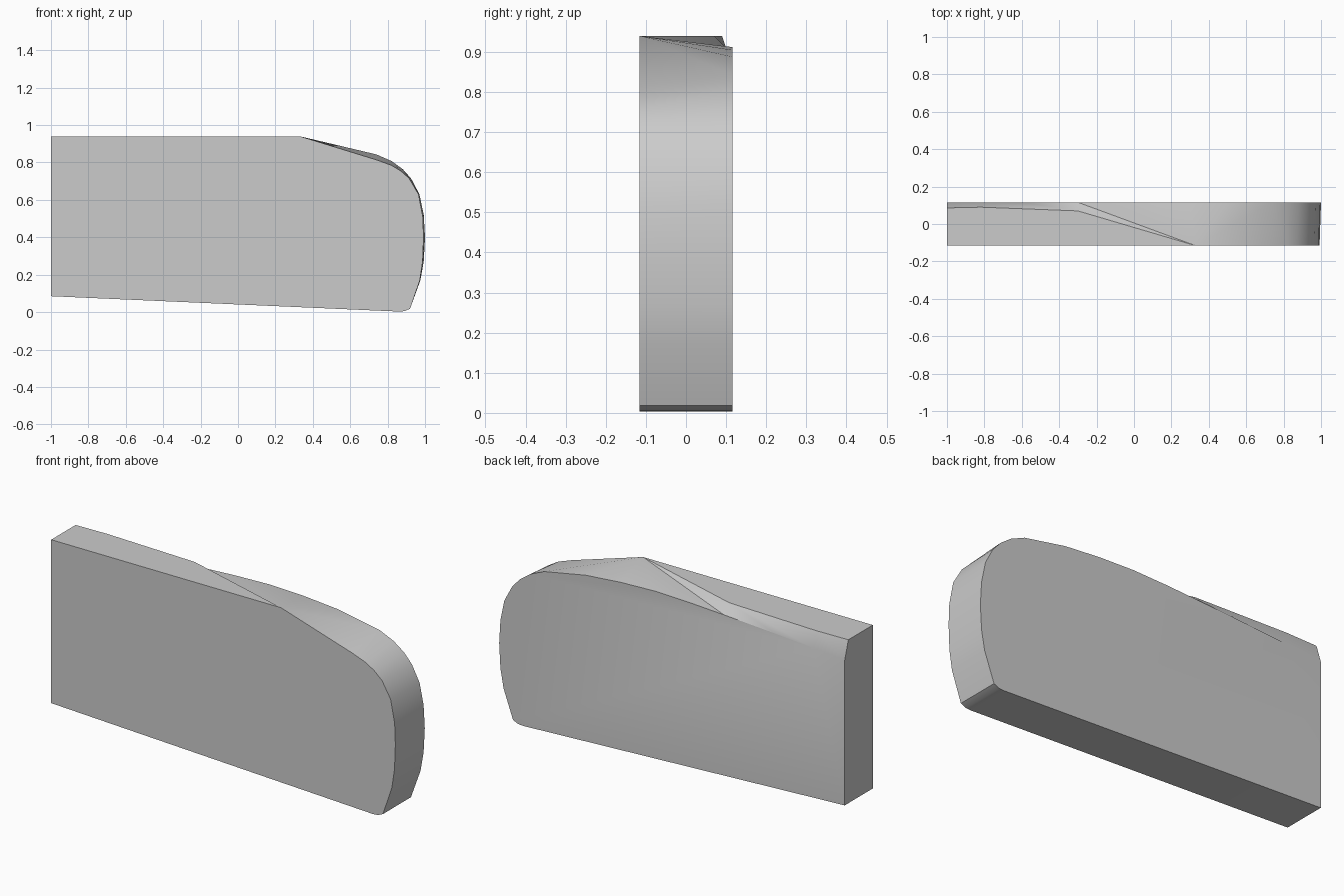
import bpy, bmesh, math

cube = bpy.data.objects.get("Cube")
if cube:
    bpy.data.objects.remove(cube, do_unlink=True)

grey = bpy.data.materials.new("plain grey")
grey.use_nodes = True
colour = (0.6, 0.6, 0.6, 1)
grey.diffuse_color = colour
grey.node_tree.nodes["Principled BSDF"].inputs["Base Color"].default_value = colour

HALF, TOP = 0.116, 0.94

# Outlines as (x, z): the shared base, then the rounded nose of each face
base = [(-1, 0.085), (0.86, 0.003), (0.89, 0.005), (0.92, 0.018)]
front_nose = [(0.972, 0.17), (0.987, 0.27), (0.992, 0.4), (0.988, 0.51),
              (0.965, 0.63), (0.915, 0.715), (0.87, 0.755), (0.82, 0.785), (0.74, 0.814)]
back_nose = [(0.975, 0.17), (0.993, 0.27), (1.0, 0.4), (0.993, 0.52),
             (0.97, 0.63), (0.925, 0.715), (0.88, 0.765), (0.82, 0.808), (0.74, 0.843)]
# Falling back edge of the top, from nose to tail
crest = [(0.5, 0.888), (0.3, 0.905), (0.1, 0.912), (-0.1, 0.906),
         (-0.3, 0.895), (-0.6, 0.876), (-0.82, 0.86), (-1, 0.845)]

bm = bmesh.new()


def row(points, y):
    return [bm.verts.new((x, y, z)) for x, z in points]


front = row(base + front_nose, -HALF)
back = row(base + back_nose, HALF)
rim = row(crest, HALF)
bend, tail = row([(0.33, TOP), (-1, TOP)], -HALF)
ridge = [bm.verts.new((x, y, TOP)) for x, y in [(-0.3, 0.07), (-0.82, 0.09), (-1, 0.086)]]

# Flat sides, underside and nose
bm.faces.new(front + [bend, tail])
bm.faces.new((back + rim)[::-1])
for i in range(len(front) - 1):
    bm.faces.new((front[i], back[i], back[i + 1], front[i + 1]))

# Flat top, tail end and the facets falling to the back edge
bm.faces.new([bend] + ridge + [tail])
bm.faces.new([front[0], tail, ridge[-1], rim[-1], back[0]])
bm.faces.new((front[-1], back[-1], bend))
fan = [back[-1]] + rim[:5]
for a, b in zip(fan, fan[1:]):
    bm.faces.new((bend, a, b))
bm.faces.new((bend, rim[4], ridge[0]))
bm.faces.new((ridge[0], rim[4], rim[5]))
bm.faces.new((ridge[0], rim[5], rim[6], ridge[1]))
bm.faces.new((ridge[1], rim[6], rim[7], ridge[2]))
bmesh.ops.recalc_face_normals(bm, faces=bm.faces)

mesh = bpy.data.meshes.new("slab")
bm.to_mesh(mesh)
bm.free()
mesh.materials.append(grey)
slab = bpy.data.objects.new("slab", mesh)
bpy.context.collection.objects.link(slab)

bpy.ops.object.select_all(action="DESELECT")
slab.select_set(True)
bpy.context.view_layer.objects.active = slab
bpy.ops.object.shade_smooth_by_angle(angle=math.radians(35))
